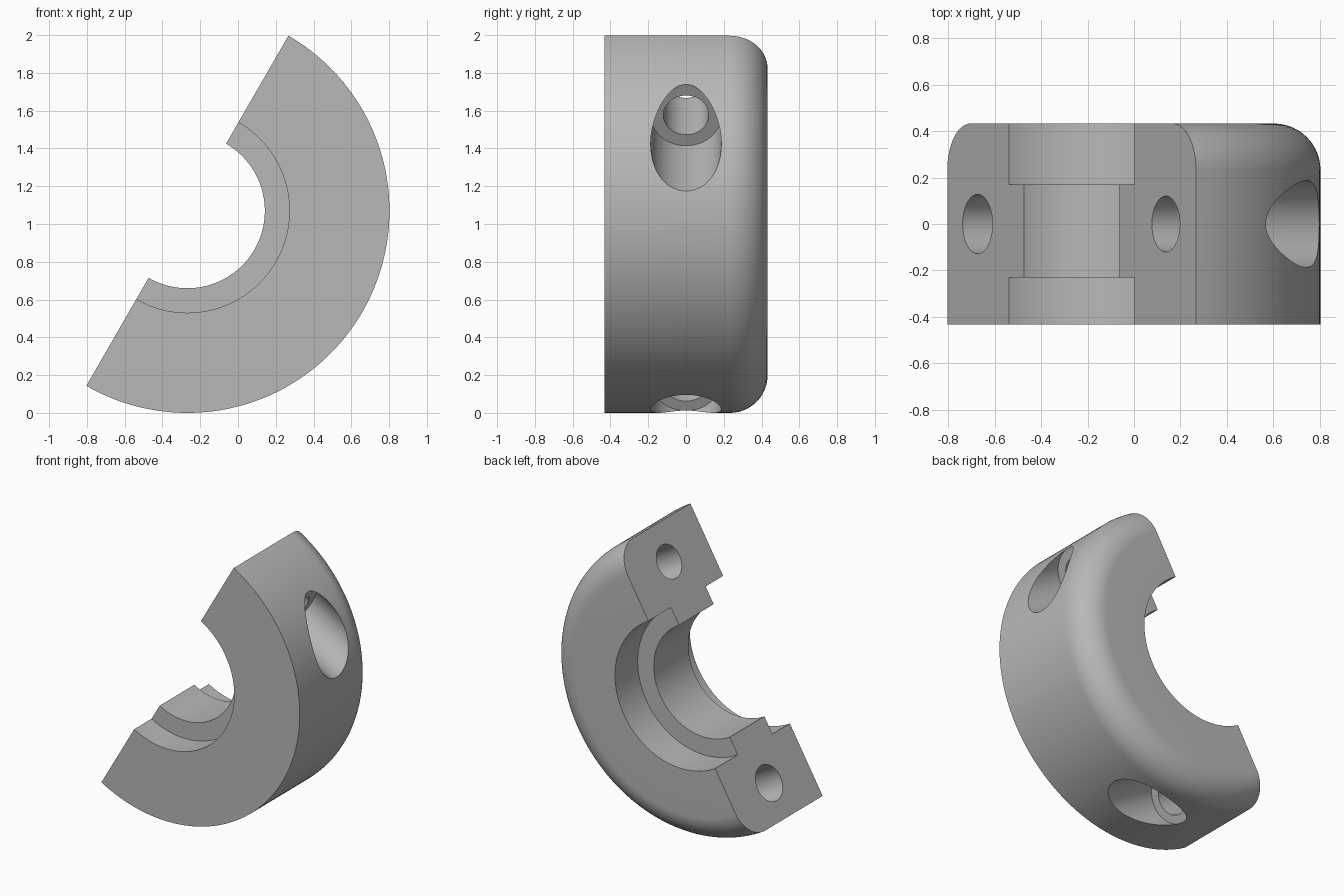
import bpy, bmesh, math
from mathutils import Matrix, Vector

cube = bpy.data.objects.get("Cube")
if cube:
    bpy.data.objects.remove(cube, do_unlink=True)

# Main dimensions
CENTRE = Vector((-0.268, 0, 1.07))
OUTER, BORE, RECESS = 1.07, 0.41, 0.54
HALF = 0.432                    # half of the width along y
RIB = (-0.23, 0.17)             # inner rib along y
FILLET = 0.2
START, SWEEP, STEPS = math.radians(-120), math.pi, 96
ALONG = Vector((0.5, 0, math.sqrt(0.75)))     # along the split face
INTO = Vector((math.sqrt(0.75), 0, -0.5))     # from the split face into the body
SPACING, SEAT = 0.81, 0.39      # screw offset and depth of the head seat

grey = bpy.data.materials.new("grey metal")
grey.use_nodes = True
colour = (0.48, 0.48, 0.48, 1)
grey.diffuse_color = colour
grey.node_tree.nodes["Principled BSDF"].inputs["Base Color"].default_value = colour


def add_object(name, bm):
    bmesh.ops.recalc_face_normals(bm, faces=bm.faces)
    mesh = bpy.data.meshes.new(name)
    bm.to_mesh(mesh)
    bm.free()
    obj = bpy.data.objects.new(name, mesh)
    obj.data.materials.append(grey)
    bpy.context.collection.objects.link(obj)
    return obj


def ring_profile():
    """Section as (radius, y): stepped bore, and a rounded outer back edge."""
    pts = [(RECESS, -HALF), (OUTER, -HALF)]
    for i in range(17):
        a = math.pi / 2 * i / 16
        pts.append((OUTER - FILLET + FILLET * math.cos(a),
                    HALF - FILLET + FILLET * math.sin(a)))
    pts += [(RECESS, HALF), (RECESS, RIB[1]), (BORE, RIB[1]),
            (BORE, RIB[0]), (RECESS, RIB[0])]
    return pts


def half_ring(name):
    bm = bmesh.new()
    rows = []
    for i in range(STEPS + 1):
        a = START + SWEEP * i / STEPS
        d = Vector((math.cos(a), 0, math.sin(a)))
        rows.append([bm.verts.new(CENTRE + d * r + Vector((0, y, 0)))
                     for r, y in ring_profile()])
    n = len(rows[0])
    for a, b in zip(rows, rows[1:]):
        for j in range(n):
            k = (j + 1) % n
            bm.faces.new((a[j], a[k], b[k], b[j]))
    bm.faces.new(rows[0])
    bm.faces.new(rows[-1])
    return add_object(name, bm)


def drill(body, name, offset, radius, near, far):
    """Cut a round hole at right angles to the split face."""
    bm = bmesh.new()
    turn = INTO.to_track_quat('Z', 'Y').to_matrix().to_4x4()
    place = Matrix.Translation(CENTRE + ALONG * offset + INTO * (near + far) / 2)
    bmesh.ops.create_cone(bm, cap_ends=True, segments=64, radius1=radius,
                          radius2=radius, depth=far - near, matrix=place @ turn)
    cutter = add_object(name, bm)
    cutter.hide_render = True
    mod = body.modifiers.new(name, 'BOOLEAN')
    mod.operation = 'DIFFERENCE'
    mod.solver = 'EXACT'
    mod.object = cutter
    bpy.ops.object.modifier_apply(modifier=mod.name)
    bpy.data.objects.remove(cutter, do_unlink=True)


# Half clamp body
body = half_ring("half_clamp_ring")
bpy.context.view_layer.objects.active = body
body.select_set(True)

# Screw holes with wide seats for the heads
for side, radius in ((1, 0.12), (-1, 0.128)):
    drill(body, "head_seat_cutter", side * SPACING, 0.187, SEAT, 1.4)
    drill(body, "screw_hole_cutter", side * SPACING, radius, -0.2, 0.6)

bpy.ops.object.shade_smooth_by_angle(angle=math.radians(25))
